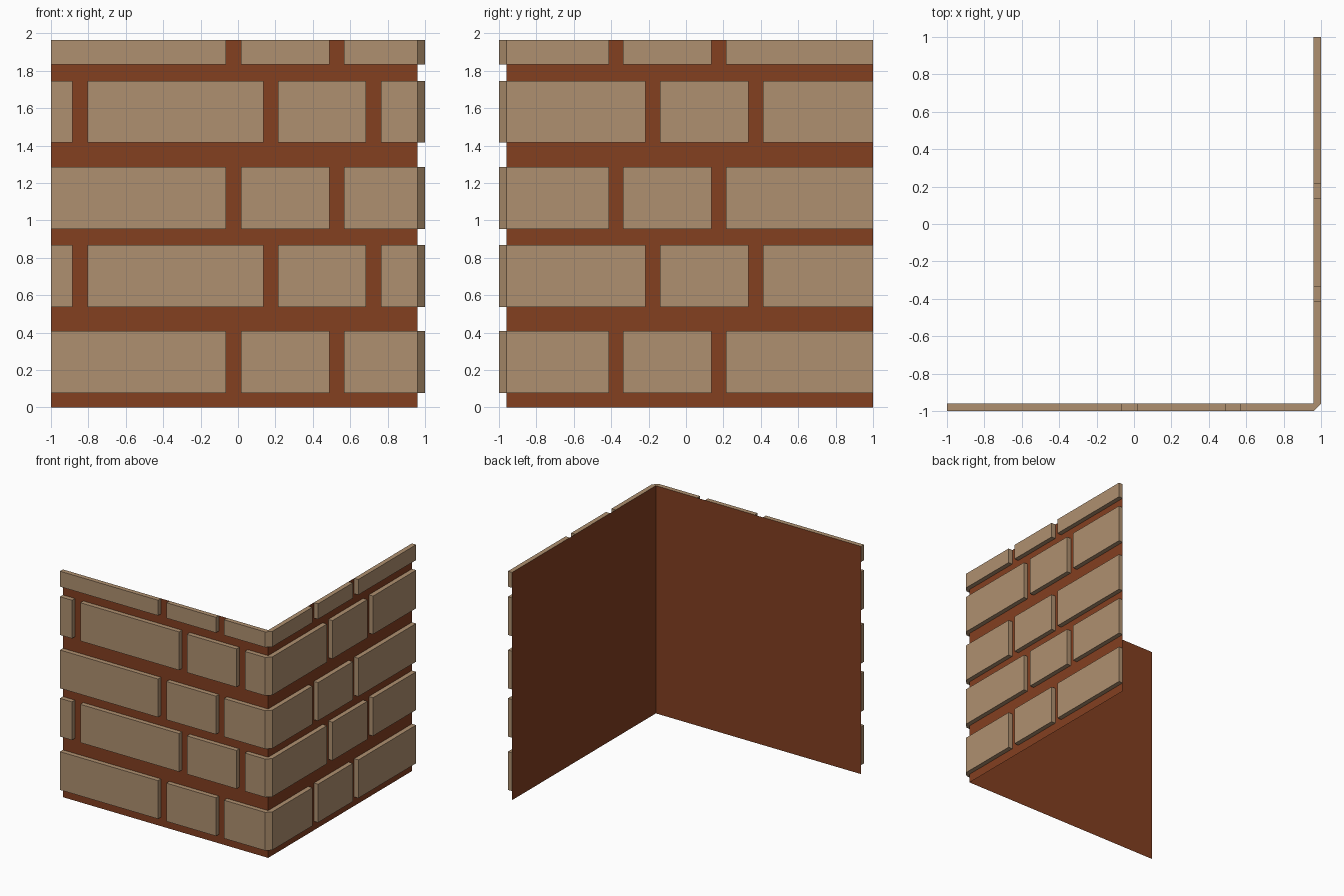
import bpy, bmesh

if "Cube" in bpy.data.objects:
    bpy.data.objects.remove(bpy.data.objects["Cube"])

W, O, H = 0.96, 1.0, 1.965   # wall plane, outer brick face, total height


def material(name, col):
    m = bpy.data.materials.new(name)
    m.diffuse_color = (*col, 1)
    m.use_nodes = True
    m.node_tree.nodes["Principled BSDF"].inputs["Base Color"].default_value = m.diffuse_color
    return m


brick_mat = material("tan brick", (0.43, 0.28, 0.16))
mortar_mat = material("brown mortar", (0.227, 0.050, 0.0145))


def make_object(name, bm, mat):
    me = bpy.data.meshes.new(name)
    bm.to_mesh(me)
    bm.free()
    me.materials.append(mat)
    ob = bpy.data.objects.new(name, me)
    bpy.context.collection.objects.link(ob)
    return ob


def add_prism(bm, outline, z0, z1, skip=0):
    """Upright block; the last `skip` sides lie on the wall and stay open."""
    lo = [bm.verts.new((x, y, z0)) for x, y in outline]
    hi = [bm.verts.new((x, y, z1)) for x, y in outline]
    n = len(outline)
    bm.faces.new(lo[::-1])
    bm.faces.new(hi)
    for i in range(n - skip):
        j = (i + 1) % n
        bm.faces.new((lo[i], lo[j], hi[j], hi[i]))


# Mortar: an L-shaped thin sheet
bm = bmesh.new()
path = [(-O, -W), (W, -W), (W, O)]
lo = [bm.verts.new((x, y, 0)) for x, y in path]
hi = [bm.verts.new((x, y, H)) for x, y in path]
for i in range(2):
    bm.faces.new((lo[i], lo[i + 1], hi[i + 1], hi[i]))
make_object("mortar_wall", bm, mortar_mat)

# Two alternating courses: front spans, corner start x, corner end y, side spans
course_a = ([(-O, -0.063), (0.017, 0.49)], 0.567, -0.413,
            [(-0.337, 0.137), (0.213, O)])
course_b = ([(-O, -0.885), (-0.805, 0.137), (0.213, 0.685)], 0.765, -0.217,
            [(-0.14, 0.335), (0.413, O)])
heights = [(0.078, 0.408), (0.538, 0.868), (0.955, 1.285),
           (1.415, 1.745), (1.832, H)]

for k, (z0, z1) in enumerate(heights):
    front, cx, cy, side = course_b if k % 2 else course_a
    bm = bmesh.new()
    for a, b in front:
        add_prism(bm, [(a, -W), (a, -O), (b, -O), (b, -W)], z0, z1, 1)
    for a, b in side:
        add_prism(bm, [(W, a), (O, a), (O, b), (W, b)], z0, z1, 1)
    # Corner brick wraps both walls with a chamfered edge
    add_prism(bm, [(cx, -W), (cx, -O), (W, -O), (O, -W),
                   (O, cy), (W, cy), (W, -W)], z0, z1, 2)
    make_object(f"brick_course_{k + 1}", bm, brick_mat)
